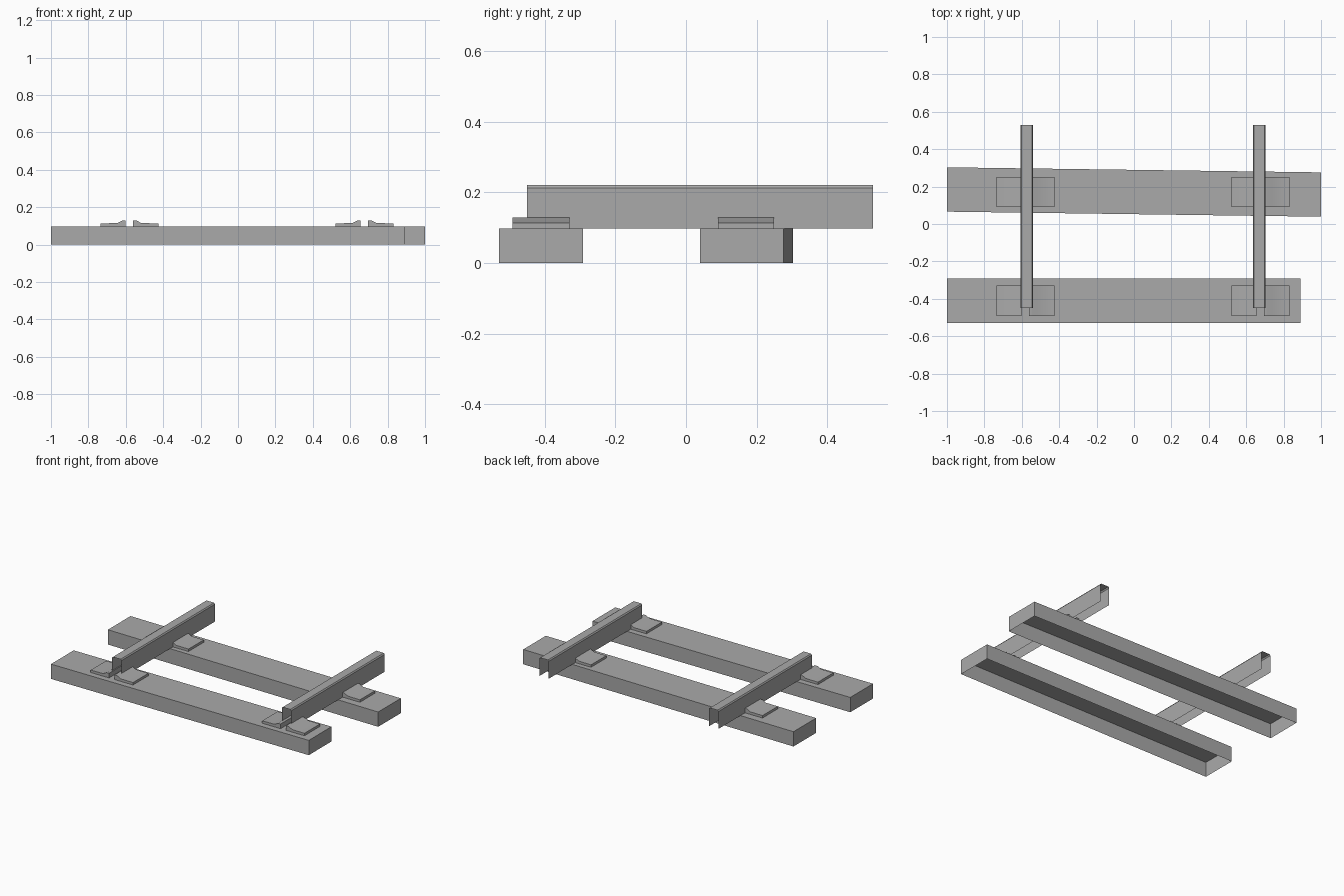
import bpy
import bmesh

if "Cube" in bpy.data.objects:
    bpy.data.objects.remove(bpy.data.objects["Cube"])

grey = bpy.data.materials.new("steel_grey")
grey.diffuse_color = (0.40, 0.40, 0.40, 1)
grey.use_nodes = True
grey.node_tree.nodes["Principled BSDF"].inputs["Base Color"].default_value = grey.diffuse_color


def finish(name, bm, smooth=None):
    mesh = bpy.data.meshes.new(name)
    bm.to_mesh(mesh)
    bm.free()
    mesh.materials.append(grey)
    obj = bpy.data.objects.new(name, mesh)
    bpy.context.collection.objects.link(obj)
    if smooth:
        bpy.ops.object.select_all(action='DESELECT')
        obj.select_set(True)
        bpy.context.view_layer.objects.active = obj
        bpy.ops.object.shade_smooth_by_angle(angle=smooth)
    return obj


def sleeper(name, corners, height):
    """Hollow box, open underneath; corners run counter-clockwise."""
    bm = bmesh.new()
    low = [bm.verts.new((x, y, 0)) for x, y in corners]
    top = [bm.verts.new((x, y, height)) for x, y in corners]
    bm.faces.new(top)
    for i in range(4):
        j = (i + 1) % 4
        bm.faces.new((low[i], low[j], top[j], top[i]))
    finish(name, bm)


def extrude_profile(name, points, y0, y1, closed, smooth=None):
    """Sweep an x-z profile along y; closed profiles get end caps."""
    bm = bmesh.new()
    a = [bm.verts.new((x, y0, z)) for x, z in points]
    b = [bm.verts.new((x, y1, z)) for x, z in points]
    n = len(points)
    for i in range(n if closed else n - 1):
        j = (i + 1) % n
        bm.faces.new((a[i], b[i], b[j], a[j]))
    if closed:
        bm.faces.new(a)
        bm.faces.new(b[::-1])
        bmesh.ops.recalc_face_normals(bm, faces=bm.faces)
    finish(name, bm, smooth)


TOP = 0.098

# Sleepers: the rear one is longer and slightly skewed
sleeper("front_sleeper", [(-1, -0.53), (0.89, -0.53), (0.89, -0.292), (-1, -0.292)], TOP)
sleeper("rear_sleeper", [(-1, 0.066), (1, 0.039), (1, 0.276), (-1, 0.303)], TOP)

for side, rail_x, plate_x in (("left", -0.574, -0.581), ("right", 0.67, 0.676)):
    # Rail: open channel with chamfered top edges
    half = [(-0.034, TOP), (-0.034, 0.213), (-0.028, 0.221)]
    profile = half + [(-x, z) for x, z in reversed(half)]
    extrude_profile(side + "_rail", [(rail_x + x, z) for x, z in profile],
                    -0.45, 0.53, closed=False)

    # Pairs of raised-lip plates holding the rail on each sleeper
    for row, y0, y1 in (("front", -0.491, -0.33), ("rear", 0.09, 0.25)):
        for hand, s in (("outer", -1), ("inner", 1)):
            plate = [(0.155, TOP), (0.155, 0.114), (0.065, 0.115),
                     (0.04, 0.128), (0.02, 0.129), (0.02, TOP)]
            extrude_profile(f"{side}_{row}_{hand}_plate",
                            [(plate_x + s * x, z) for x, z in plate],
                            y0, y1, closed=True, smooth=0.6)
